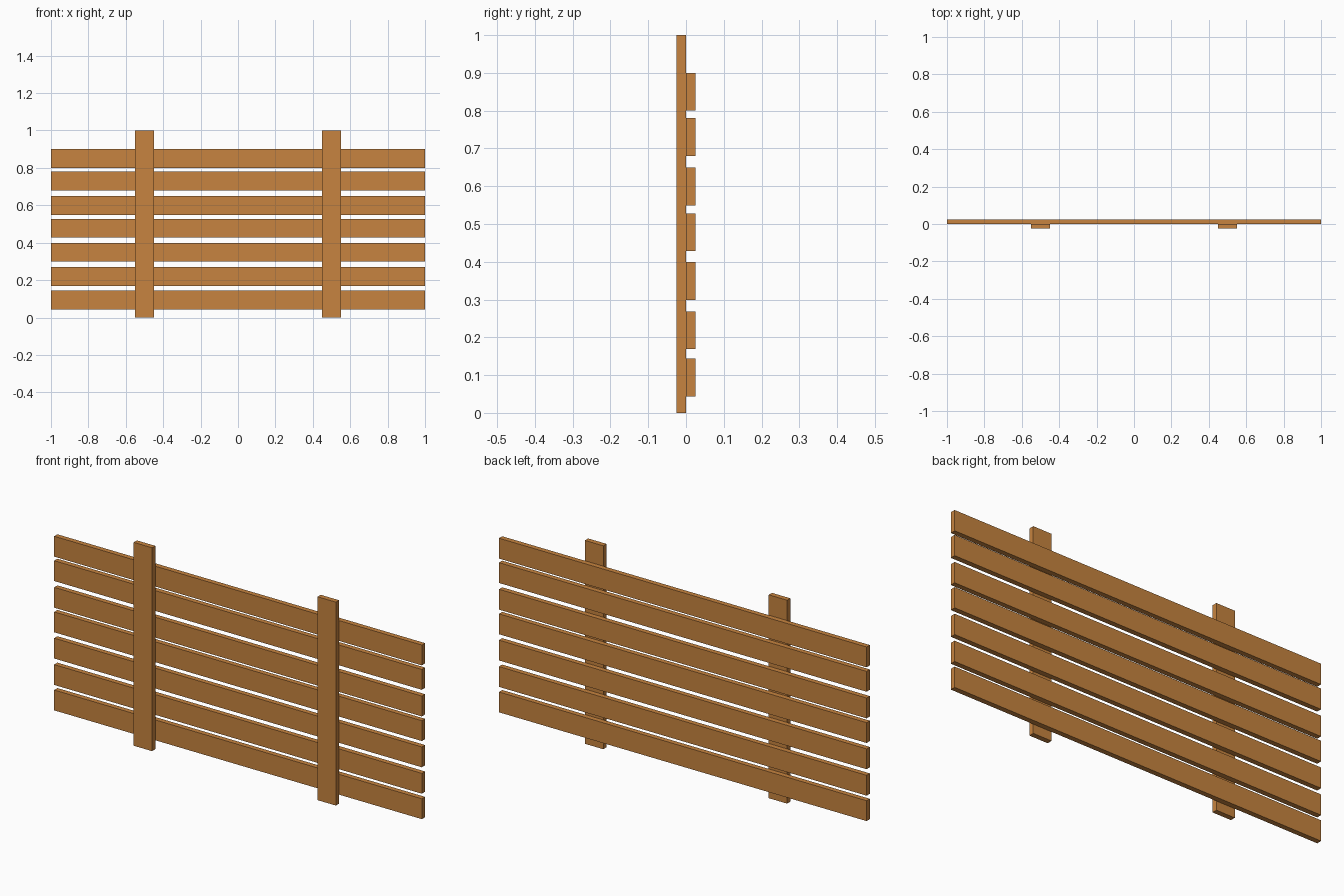
import bpy

if "Cube" in bpy.data.objects:
    bpy.data.objects.remove(bpy.data.objects["Cube"])

wood = bpy.data.materials.new("warm wood")
wood.diffuse_color = (0.57, 0.23, 0.05, 1)
wood.use_nodes = True
wood.node_tree.nodes["Principled BSDF"].inputs["Base Color"].default_value = wood.diffuse_color


def board(name, center, size):
    """Plain rectangular board with real dimensions in the mesh."""
    bpy.ops.mesh.primitive_cube_add(size=1, location=center)
    ob = bpy.context.object
    ob.name = name
    ob.scale = size
    bpy.ops.object.transform_apply(location=False, rotation=False, scale=True)
    ob.data.materials.append(wood)
    return ob


T = 0.025  # board thickness

# Two upright posts on the front side
for side, x in (("left", -0.5), ("right", 0.5)):
    board(f"{side}_post", (x, -T / 2, 0.5), (0.1, T, 1.0))

# Seven horizontal slats behind the posts, slightly unevenly spaced
for i, z in enumerate((0.094, 0.219, 0.349, 0.478, 0.599, 0.73, 0.85)):
    board(f"slat_{i + 1}", (0, T / 2, z), (2.0, T, 0.1))
